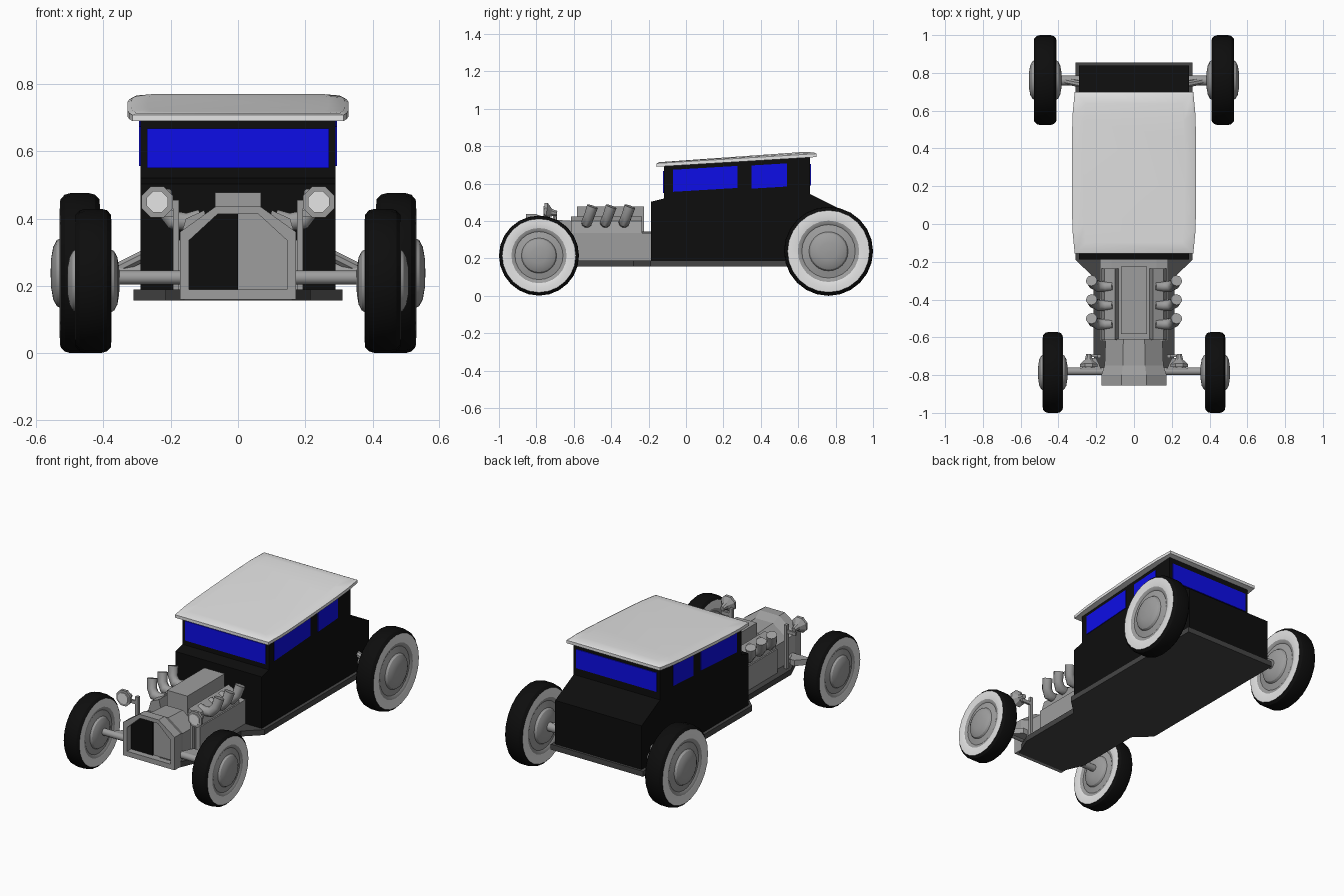
import bpy, bmesh, math
from mathutils import Vector

if "Cube" in bpy.data.objects:
    bpy.data.objects.remove(bpy.data.objects["Cube"])


def material(name, rgb):
    m = bpy.data.materials.new(name)
    m.diffuse_color = (*rgb, 1)
    m.use_nodes = True
    m.node_tree.nodes["Principled BSDF"].inputs["Base Color"].default_value = m.diffuse_color
    return m


BLACK = material("black_paint", (0.004, 0.004, 0.004))
GREY = material("grey_metal", (0.34, 0.34, 0.34))
DARK = material("dark_frame", (0.06, 0.06, 0.06))
WHITE = material("off_white", (0.78, 0.78, 0.78))
BLUE = material("blue_glass", (0.004, 0.004, 0.8))


def finish(name, bm, mats, smooth=None):
    bmesh.ops.recalc_face_normals(bm, faces=bm.faces)
    me = bpy.data.meshes.new(name)
    bm.to_mesh(me)
    bm.free()
    for m in mats:
        me.materials.append(m)
    ob = bpy.data.objects.new(name, me)
    bpy.context.collection.objects.link(ob)
    if smooth:
        bpy.context.view_layer.objects.active = ob
        ob.select_set(True)
        bpy.ops.object.shade_smooth_by_angle(angle=math.radians(smooth))
        ob.select_set(False)
    return ob


def loft(name, loops, mat, cap_start=True, cap_end=True, smooth=None):
    bm = bmesh.new()
    rings = [[bm.verts.new(p) for p in lp] for lp in loops]
    n = len(rings[0])
    for a, b in zip(rings, rings[1:]):
        for i in range(n):
            j = (i + 1) % n
            bm.faces.new((a[i], a[j], b[j], b[i]))
    if cap_start:
        bm.faces.new(rings[0])
    if cap_end:
        bm.faces.new(rings[-1])
    return finish(name, bm, [mat], smooth)


def prism(name, pts, axis, lo, hi, mat):
    """Extrude a 2D outline along the axis; the points use the other two axes."""
    def at(p, d):
        q = list(p)
        q.insert("xyz".index(axis), d)
        return q
    return loft(name, [[at(p, lo) for p in pts], [at(p, hi) for p in pts]], mat)


def box(name, x, y, z, mat):
    return prism(name, [(x[0], y[0]), (x[1], y[0]), (x[1], y[1]), (x[0], y[1])],
                 "z", z[0], z[1], mat)


def tube(name, pts, radii, mat, sides=12, smooth=40):
    """Round bar through points, with a radius at each point."""
    pts = [Vector(p) for p in pts]
    loops = []
    for i, p in enumerate(pts):
        d = (pts[min(i + 1, len(pts) - 1)] - pts[max(i - 1, 0)]).normalized()
        u = d.cross(Vector((0, 1, 0)))
        if u.length < 0.2:
            u = d.cross(Vector((1, 0, 0)))
        u.normalize()
        v = d.cross(u)
        steps = [2 * math.pi * (k + 0.5) / sides for k in range(sides)]
        loops.append([p + radii[i] * (math.cos(t) * u + math.sin(t) * v) for t in steps])
    return loft(name, loops, mat, smooth=smooth)


def mirror_outline(half):
    return [(-x, z) for x, z in half] + [(x, z) for x, z in reversed(half)]


# Wheel outline from tread to hub: radius share, half-width share, colour of next band
WHEEL = [(1.0, 0.45, 0), (0.98, 0.75, 0), (0.92, 0.97, 1), (0.80, 1.0, 1), (0.69, 0.93, 2),
         (0.63, 0.88, 2), (0.60, 0.80, 2), (0.44, 0.95, 2), (0.41, 1.15, 2),
         (0.33, 1.32, 2), (0.19, 1.42, 2), (0.02, 1.45, 2)]


def wheel(name, x, y, z, radius, half, sides=24):
    bm = bmesh.new()
    prof = [(r, -w, 0) for r, w, c in reversed(WHEEL)] + WHEEL
    cols = [c for r, w, c in reversed(WHEEL[:-1])] + [0] + [c for r, w, c in WHEEL[:-1]]
    rings = []
    for r, w, _ in prof:
        rings.append([bm.verts.new((x + w * half,
                                    y + r * radius * math.cos(2 * math.pi * k / sides),
                                    z + r * radius * math.sin(2 * math.pi * k / sides)))
                      for k in range(sides)])
    for a, b, c in zip(rings, rings[1:], cols):
        for i in range(sides):
            j = (i + 1) % sides
            bm.faces.new((a[i], a[j], b[j], b[i])).material_index = c
    for end in (rings[0], rings[-1]):
        bm.faces.new(end).material_index = 2
    finish(name, bm, [BLACK, WHITE, GREY], smooth=30)


# Frame plate, narrow under the engine
half_floor = [(0.16, -0.83), (0.215, -0.70), (0.215, -0.28), (0.31, -0.19), (0.31, 0.855)]
prism("floor_frame", mirror_outline(half_floor), "z", 0.157, 0.19, DARK)

# Cab body from its side outline
prism("cab_body", [(-0.187, 0.19), (-0.187, 0.503), (-0.118, 0.52), (-0.118, 0.70),
                   (0.663, 0.745), (0.663, 0.545), (0.84, 0.455), (0.84, 0.19)],
      "x", -0.29, 0.29, BLACK)

# Windows
box("windscreen", (-0.27, 0.27), (-0.123, -0.116), (0.55, 0.668), BLUE)
box("rear_window", (-0.27, 0.27), (0.66, 0.668), (0.59, 0.705), BLUE)
for s, side in ((-1, "left"), (1, "right")):
    for part, y0, y1, z0, z1 in (("front", -0.07, 0.275, 0.556, 0.674),
                                 ("back", 0.35, 0.54, 0.573, 0.697)):
        rise = 0.06 * (y1 - y0)
        prism(f"{side}_{part}_window", [(y0, z0), (y1, z0 + rise), (y1, z1 + rise), (y0, z1)],
              "x", s * 0.287, s * 0.294, BLUE)


# Roof slab: barrel outline, rising to the rear, softly crowned top
def roof_loop(inset, lift):
    edge = []
    for k in range(9):
        t = k / 8
        y = -0.157 + inset + t * (0.855 - 2 * inset)
        bulge = 1 - abs(2 * t - 1) ** 4
        edge.append((0.314 + 0.015 * bulge - inset, y, 0.69 + 0.052 * t + lift))
    return [(-x, y, z) for x, y, z in edge] + list(reversed(edge))


loft("roof", [roof_loop(0, 0), roof_loop(0, 0.018), roof_loop(0.012, 0.024),
              roof_loop(0.06, 0.028)], WHITE, smooth=35)

# Radiator shell running back into the nose
outer = mirror_outline([(0.173, 0.16), (0.173, 0.36), (0.065, 0.437)])
inner = mirror_outline([(0.146, 0.19), (0.146, 0.335), (0.06, 0.414)])


def section(pts, y, s=1.0):
    return [(x * s, y, 0.16 + (z - 0.16) * s) for x, z in pts]


loft("radiator_shell", [section(inner, -0.81), section(inner, -0.855), section(outer, -0.855),
                        section(outer, -0.80), section(outer, -0.75, 0.9),
                        section(outer, -0.61, 0.87)], GREY, cap_start=True)
prism("grille_dark_half", [(-0.146, 0.19), (-0.146, 0.335), (-0.06, 0.414), (0, 0.414), (0, 0.19)],
      "y", -0.818, -0.811, BLACK)

# Engine
prism("engine_block", mirror_outline([(0.18, 0.19), (0.18, 0.335), (0.12, 0.345)]),
      "y", -0.62, -0.187, GREY)
box("intake_box", (-0.068, 0.068), (-0.583, -0.225), (0.34, 0.478), GREY)
for s, side in ((-1, "left"), (1, "right")):
    prism(f"{side}_cylinder_head", [(s * 0.175, 0.33), (s * 0.155, 0.40), (s * 0.10, 0.425),
                                    (s * 0.08, 0.34)], "y", -0.615, -0.235, GREY)
    for k, y in enumerate((-0.50, -0.40, -0.30)):
        tube(f"{side}_exhaust_{k + 1}",
             [(s * 0.11, y - 0.03, 0.405), (s * 0.15, y - 0.032, 0.39), (s * 0.19, y - 0.03, 0.395),
              (s * 0.215, y - 0.018, 0.425), (s * 0.225, y, 0.478)],
             [0.024, 0.028, 0.03, 0.028, 0.03], GREY, sides=10)

# Axles
tube("front_axle", [(-0.40, -0.78, 0.225), (0.40, -0.78, 0.225)], [0.021] * 2, GREY)
tube("rear_axle", [(-0.43, 0.76, 0.24), (0.43, 0.76, 0.24)], [0.027] * 2, GREY)

for s, side in ((-1, "left"), (1, "right")):
    # Suspension bracket and rear axle brace
    prism(f"{side}_axle_bracket", [(s * 0.20, -0.71), (s * 0.23, -0.71), (s * 0.29, -0.775),
                                   (s * 0.17, -0.775)], "z", 0.21, 0.245, GREY)
    tube(f"{side}_axle_brace", [(s * 0.28, 0.74, 0.29), (s * 0.38, 0.76, 0.24)],
         [0.018, 0.018], GREY, sides=8)
    # Headlight on its post
    box(f"{side}_light_post", (s * 0.175, s * 0.193), (-0.71, -0.69), (0.18, 0.455), GREY)
    box(f"{side}_light_arm", (s * 0.175, s * 0.25), (-0.705, -0.692), (0.405, 0.425), GREY)
    tube(f"{side}_headlight", [(s * 0.24, -0.69, 0.44), (s * 0.24, -0.72, 0.445),
                               (s * 0.24, -0.745, 0.45), (s * 0.24, -0.757, 0.45)],
         [0.014, 0.022, 0.05, 0.05], GREY, sides=8, smooth=None)
    tube(f"{side}_headlight_lens", [(s * 0.24, -0.756, 0.45), (s * 0.24, -0.762, 0.45)],
         [0.034, 0.034], WHITE, sides=8, smooth=None)
    # Wheels
    wheel(f"{side}_front_wheel", s * 0.43, -0.786, 0.215, 0.214, 0.054)
    wheel(f"{side}_rear_wheel", s * 0.47, 0.762, 0.238, 0.238, 0.06)
